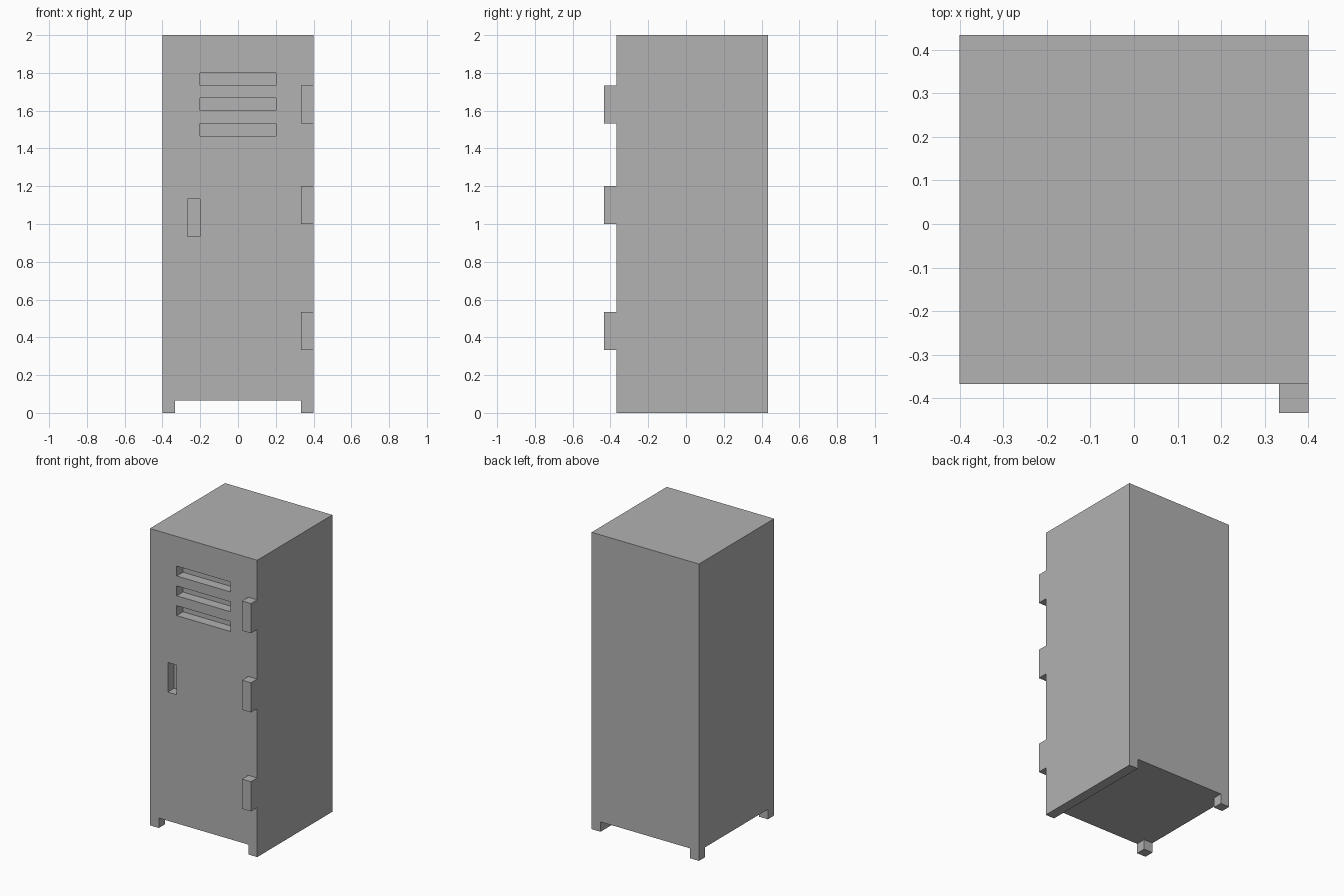
import bpy

if "Cube" in bpy.data.objects:
    bpy.data.objects.remove(bpy.data.objects["Cube"], do_unlink=True)

U = 1 / 15                       # design unit: every part sits on this grid
FRONT, BACK, SIDE = -5.5, 6.5, 6  # body extents in units

grey = bpy.data.materials.new("locker_grey")
grey.use_nodes = True
colour = (0.445, 0.445, 0.445, 1)
grey.diffuse_color = colour
grey.node_tree.nodes["Principled BSDF"].inputs["Base Color"].default_value = colour


def box(name, x, y, z):
    """Box spanning the given (low, high) ranges, in design units."""
    spans = (x, y, z)
    bpy.ops.mesh.primitive_cube_add(size=1)
    ob = bpy.context.object
    ob.name = ob.data.name = name
    for v in ob.data.vertices:
        v.co = [U * (lo + (c + 0.5) * (hi - lo)) for c, (lo, hi) in zip(v.co, spans)]
    ob.data.materials.append(grey)
    return ob


def recess(target, x, z):
    """Cut a one-unit-deep pocket into the front of the target."""
    cutter = box("recess_cutter", x, (FRONT - 1, FRONT + 1), z)
    cutter.hide_render = True
    mod = target.modifiers.new("recess", 'BOOLEAN')
    mod.operation, mod.solver, mod.object = 'DIFFERENCE', 'EXACT', cutter
    bpy.context.view_layer.objects.active = target
    bpy.ops.object.modifier_apply(modifier=mod.name)
    bpy.data.objects.remove(cutter, do_unlink=True)


# Cabinet with vent slots and handle pocket
cabinet = box("cabinet", (-SIDE, SIDE), (FRONT, BACK), (1, 30))
for z in (22, 24, 26):
    recess(cabinet, (-3, 3), (z, z + 1))
recess(cabinet, (-4, -3), (14, 17))

# Hinges
for name, z in (("lower", 5), ("middle", 15), ("upper", 23)):
    box(name + "_hinge", (SIDE - 1, SIDE), (FRONT - 1, FRONT), (z, z + 3))

# Supports: two feet on the right, a full-length rail on the left
box("front_right_foot", (-SIDE, 1 - SIDE), (FRONT, FRONT + 1), (0, 1))
box("back_right_foot", (-SIDE, 1 - SIDE), (BACK - 1, BACK), (0, 1))
box("left_base_rail", (SIDE - 1, SIDE), (FRONT, BACK), (0, 1))
